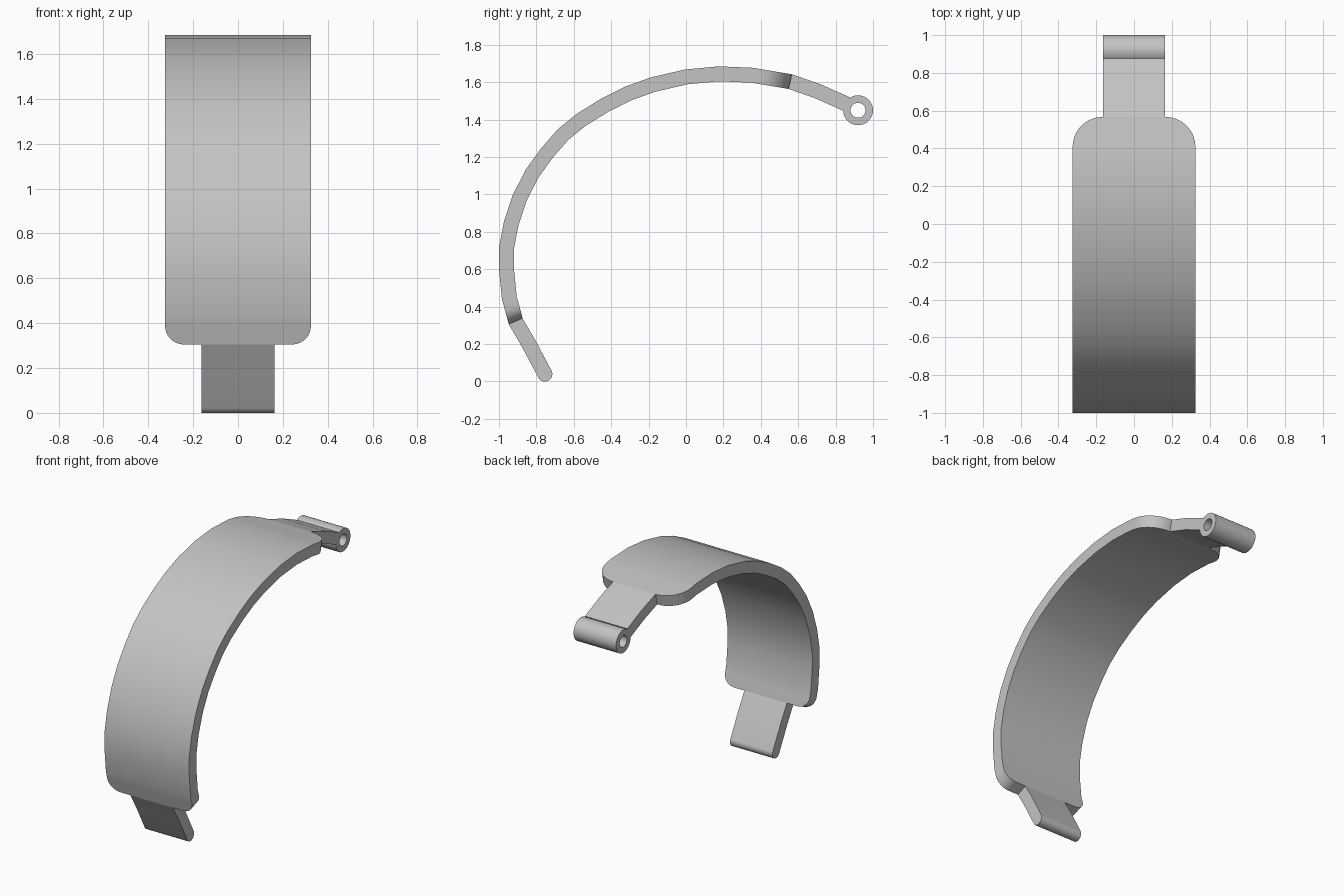
import bpy, bmesh, math
from mathutils import Vector

cube = bpy.data.objects.get("Cube")
if cube:
    bpy.data.objects.remove(cube, do_unlink=True)

THICK, WIDE, NARROW = 0.08, 0.325, 0.163

# Outer side profile (y, z), from the front tip up and over to the hinge
PATH = [Vector(p) for p in (
    (-.771, -.014), (-.877, .185), (-.947, .305), (-.984, .44), (-1, .60), (-1, .716),
    (-.973, .856), (-.925, 1), (-.856, 1.134), (-.775, 1.246), (-.684, 1.35),
    (-.583, 1.432), (-.449, 1.515), (-.321, 1.578), (-.187, 1.626), (-.005, 1.668),
    (.176, 1.685), (.358, 1.677), (.567, 1.642), (.722, 1.588), (.875, 1.52))]
DIST = [0.0]
for a, b in zip(PATH, PATH[1:]):
    DIST.append(DIST[-1] + (b - a).length)


def inward(i):
    t = PATH[min(i + 1, len(PATH) - 1)] - PATH[max(i - 1, 0)]
    return Vector((t.y, -t.x)).normalized()


def at(s):
    """Outer point and inward normal at a distance along the profile."""
    i = max(k for k in range(len(DIST) - 1) if DIST[k] <= s + 1e-6)
    f = (s - DIST[i]) / (DIST[i + 1] - DIST[i])
    return PATH[i].lerp(PATH[i + 1], f), inward(i).lerp(inward(i + 1), f).normalized()


steel = bpy.data.materials.new("plain grey")
steel.use_nodes = True
steel.diffuse_color = (0.55, 0.55, 0.55, 1)
steel.node_tree.nodes["Principled BSDF"].inputs["Base Color"].default_value = (0.55, 0.55, 0.55, 1)


def finish(name, bm):
    bmesh.ops.recalc_face_normals(bm, faces=bm.faces)
    mesh = bpy.data.meshes.new(name)
    bm.to_mesh(mesh)
    bm.free()
    obj = bpy.data.objects.new(name, mesh)
    bpy.context.collection.objects.link(obj)
    mesh.materials.append(steel)
    bpy.ops.object.select_all(action='DESELECT')
    obj.select_set(True)
    bpy.context.view_layer.objects.active = obj
    bpy.ops.object.shade_smooth_by_angle(angle=math.radians(35))


def bridge(bm, loops, closed=False):
    pairs = list(zip(loops, loops[1:])) + ([(loops[-1], loops[0])] if closed else [])
    for p, q in pairs:
        for k in range(4):
            j = (k + 1) % 4
            bm.faces.new((p[k], p[j], q[j], q[k]))


def sweep(name, rows):
    """Curved slab; each row is (distance, half width, inset of both skins)."""
    bm = bmesh.new()
    loops = []
    for s, w, inset in rows:
        p, n = at(s)
        o, i = p + n * inset, p + n * (THICK - inset)
        loops.append([bm.verts.new((x, *q)) for x, q in ((-w, o), (w, o), (w, i), (-w, i))])
    bridge(bm, loops)
    bm.faces.new(loops[0])
    bm.faces.new(loops[-1])
    finish(name, bm)


# Wide curved plate with rounded corners at both ends
low, high = DIST[2], DIST[18]
R_LOW, R_HIGH = 0.085, 0.16
STEPS = 10
bends = [1 - math.cos(math.pi / 2 * k / STEPS) for k in range(STEPS + 1)]
stops = {round(low + R_LOW * b, 5) for b in bends} | {round(high - R_HIGH * b, 5) for b in bends}
stops |= {round(d, 5) for d in DIST[3:18]}


def half_width(s):
    for d, r in ((s - low, R_LOW), (high - s, R_HIGH)):
        if d < r:
            return WIDE - r + math.sqrt(max(0, r * r - (r - d) ** 2))
    return WIDE


sweep("curved_plate", [(s, half_width(s), 0) for s in sorted(stops)])

# Narrow front tab with a rounded tip
half = THICK / 2
tip = []
for k in range(8, 0, -1):
    a = math.radians(85) * k / 8
    tip.append((half - half * math.sin(a), NARROW, half - half * math.cos(a)))
sweep("front_tab", tip + [(s, NARROW, 0) for s in (half, DIST[1], low)])

# Narrow rear tab leading to the hinge
sweep("rear_tab", [(d, NARROW, 0) for d in DIST[18:]])

# Hollow hinge barrel
bm = bmesh.new()
SIDES = 32
rings = []
for k in range(SIDES):
    a = 2 * math.pi * k / SIDES
    rings.append([bm.verts.new((x, .92 + r * math.cos(a), 1.45 + r * math.sin(a)))
                  for x, r in ((-NARROW, .08), (NARROW, .08), (NARROW, .04), (-NARROW, .04))])
bridge(bm, rings, closed=True)
finish("hinge_barrel", bm)
